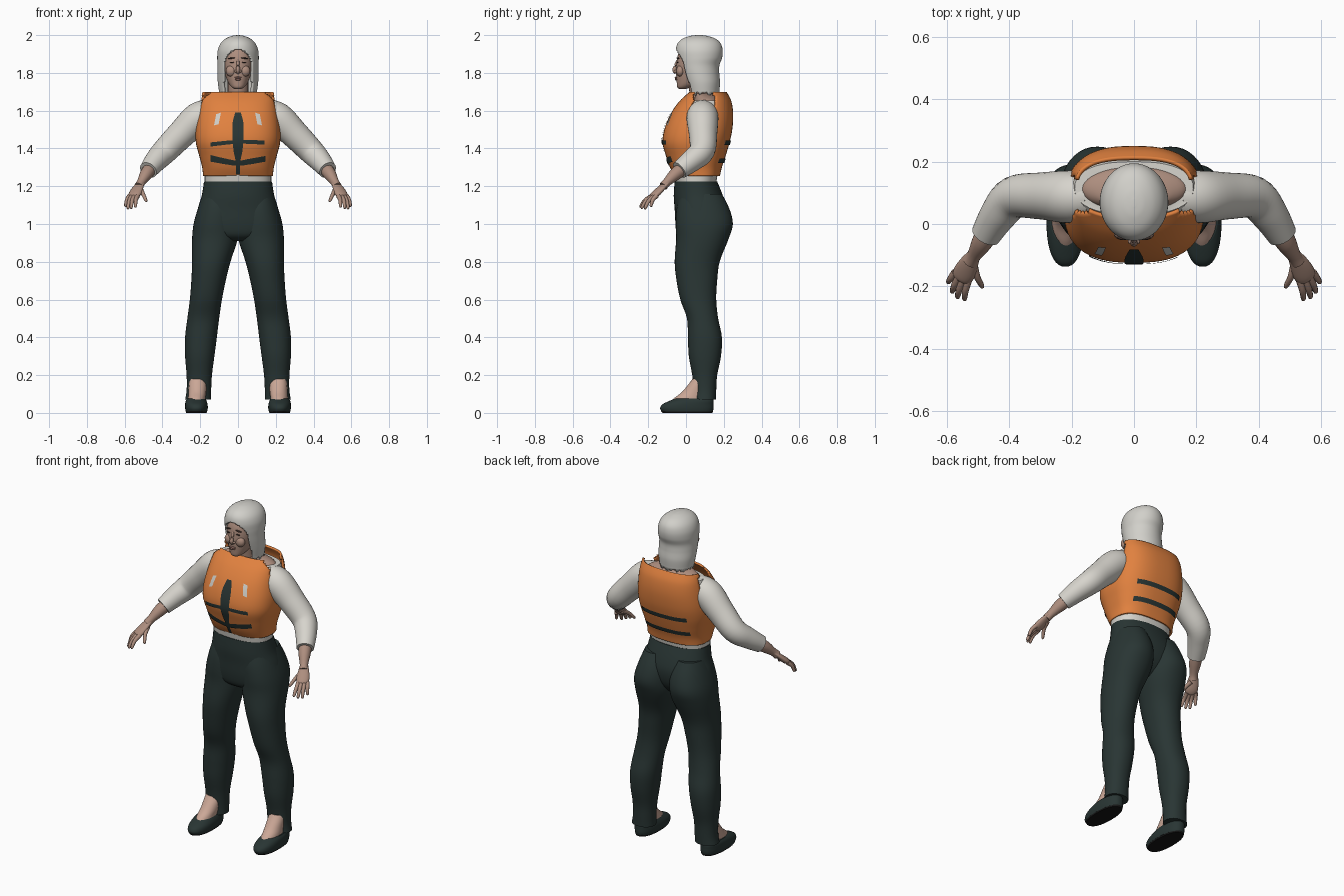
import bpy, bmesh, math, random
from mathutils import Vector, Matrix

random.seed(4)
if "Cube" in bpy.data.objects:
    bpy.data.objects.remove(bpy.data.objects["Cube"])


def material(name, r, g, b):
    m = bpy.data.materials.new(name)
    m.use_nodes = True
    m.diffuse_color = (r, g, b, 1)
    node = m.node_tree.nodes["Principled BSDF"]
    node.inputs["Base Color"].default_value = (r, g, b, 1)
    node.inputs["Roughness"].default_value = 0.8
    return m


ORANGE = material("vest orange", 0.75, 0.22, 0.05)
DARK = material("dark green cloth", 0.022, 0.036, 0.034)
WHITE = material("sweater white", 0.68, 0.66, 0.61)
HAIR = material("hair silver", 0.64, 0.63, 0.59)
SKIN = material("skin", 0.42, 0.27, 0.21)
FOOT = material("foot skin", 0.6, 0.39, 0.31)
BROWN = material("brow brown", 0.05, 0.03, 0.025)
LIP = material("lip rose", 0.33, 0.17, 0.14)
SOLE = material("sole black", 0.008, 0.008, 0.008)
PATCH = material("patch grey", 0.62, 0.61, 0.57)


def finish(name, bm, mat, recalc=True):
    if recalc:
        bmesh.ops.recalc_face_normals(bm, faces=bm.faces)
    mesh = bpy.data.meshes.new(name)
    bm.to_mesh(mesh)
    bm.free()
    mesh.materials.append(mat)
    ob = bpy.data.objects.new(name, mesh)
    bpy.context.collection.objects.link(ob)
    bpy.ops.object.select_all(action="DESELECT")
    ob.select_set(True)
    bpy.context.view_layer.objects.active = ob
    bpy.ops.object.shade_smooth_by_angle(angle=math.radians(50))
    return ob


def resample(rows, k):
    """Smooth curve through the rows, k steps between neighbours."""
    out = []
    for i in range(len(rows) - 1):
        p, a, b, q = rows[max(i - 1, 0)], rows[i], rows[i + 1], rows[min(i + 2, len(rows) - 1)]
        for j in range(k):
            t = j / k
            out.append(tuple(b1 + 0.5 * t * (c - a1 + t * (2 * a1 - 5 * b1 + 4 * c - d + t * (3 * (b1 - c) + d - a1)))
                             for a1, b1, c, d in zip(p, a, b, q)))
    return out + [tuple(rows[-1])]


def skin_rings(rings, caps):
    bm = bmesh.new()
    loops = [[bm.verts.new(p) for p in ring] for ring in rings]
    for a, b in zip(loops, loops[1:]):
        for i in range(len(a)):
            j = (i + 1) % len(a)
            bm.faces.new((a[i], a[j], b[j], b[i]))
    if caps:
        bm.faces.new(loops[0])
        bm.faces.new(loops[-1])
    return bm


def spow(v, e):
    return math.copysign(abs(v) ** e, v)


def loft(rows, n=2.0, seg=40, k=4, caps=True, s=1):
    """Stack of rounded sections: z, x min, x max, y front, y back."""
    rings = []
    for z, x0, x1, yf, yb in resample(rows, k):
        ring = []
        for i in range(seg):
            a = 2 * math.pi * i / seg
            ring.append((s * ((x0 + x1) / 2 + (x1 - x0) / 2 * spow(math.cos(a), 2 / n)),
                         (yf + yb) / 2 + (yb - yf) / 2 * spow(math.sin(a), 2 / n), z))
        rings.append(ring)
    return skin_rings(rings, caps)


def sym(rows):
    return [(z, -w, w, f, b) for z, w, f, b in rows]


def tube(pts, s=1, flat=1.0, seg=20, k=5):
    """Round limb along points x, y, z, radius."""
    path = resample(pts, k)
    rings = []
    for i, p in enumerate(path):
        d = Vector(path[min(i + 1, len(path) - 1)][:3]) - Vector(path[max(i - 1, 0)][:3])
        d.normalize()
        u = d.cross(Vector((0, 0, 1))).normalized() if abs(d.z) < 0.95 else Vector((1, 0, 0))
        v = d.cross(u)
        ring = []
        for j in range(seg):
            a = 2 * math.pi * j / seg
            q = Vector(p[:3]) + p[3] * (u * math.cos(a) + v * math.sin(a) * flat)
            ring.append((s * q.x, q.y, q.z))
        rings.append(ring)
    return skin_rings(rings, True)


def blob(name, centre, size, mat, tilt=0):
    bm = bmesh.new()
    m = Matrix.Translation(centre) @ Matrix.Rotation(tilt, 4, "Y") @ Matrix.Diagonal((*size, 1))
    bmesh.ops.create_uvsphere(bm, u_segments=16, v_segments=10, radius=1, matrix=m)
    return finish(name, bm, mat)


# Sweater body, bare shoulders and neck
finish("sweater_body", loft(sym([(1.19, .175, -.05, .155), (1.3, .18, -.07, .175), (1.43, .2, -.1, .21),
       (1.55, .195, -.06, .225), (1.62, .2, 0, .215), (1.655, .19, .03, .2)]), 2.4), WHITE)
finish("bare_shoulders", loft(sym([(1.6, .175, .03, .185), (1.65, .17, .04, .185), (1.675, .13, .045, .165),
       (1.69, .08, .04, .14)])), SKIN)
finish("neck", tube([(0, .085, 1.58, .065), (0, .075, 1.68, .055), (0, .06, 1.79, .055)]), SKIN)

# Vest shell with arm openings
VEST_N = 2.6
vest_rows = sym([(1.255, .185, -.06, .18), (1.3, .19, -.085, .19), (1.36, .205, -.106, .21), (1.43, .223, -.124, .23),
                 (1.5, .225, -.115, .245), (1.58, .215, -.083, .25), (1.65, .203, -.035, .24), (1.7, .19, .02, .215)])
bm = loft(vest_rows, VEST_N, 64, 6, False)


def in_armhole(f):
    c = f.calc_center_median()
    return abs(c.x) > .15 and .035 < c.y < .15 and c.z > 1.5


bmesh.ops.recalc_face_normals(bm, faces=bm.faces)
bmesh.ops.delete(bm, geom=[f for f in bm.faces if in_armhole(f)], context="FACES")
vest = finish("vest", bm, ORANGE, False)
mod = vest.modifiers.new("thickness", "SOLIDIFY")
mod.thickness, mod.offset = .012, -1
vest_fine = resample(vest_rows, 6)


def vest_y(x, z, back):
    for a, b in zip(vest_fine, vest_fine[1:]):
        if z <= b[0]:
            break
    t = min(max((z - a[0]) / (b[0] - a[0]), 0), 1)
    _, _, w, f, r = [p + (q - p) * t for p, q in zip(a, b)]
    h = (r - f) / 2 * (1 - min(abs(x / w), 1) ** VEST_N) ** (1 / VEST_N)
    return (f + r) / 2 + (h + .005 if back else -h - .005)


def plate(name, rows, mat, back=False):
    """Thin cloth laid on the vest; each row joins two points x, z."""
    bm = bmesh.new()
    grid = []
    for xa, za, xb, zb in resample(rows, 6):
        pts = [(xa + (xb - xa) * t / 6, za + (zb - za) * t / 6) for t in range(7)]
        grid.append([bm.verts.new((x, vest_y(x, z, back), z)) for x, z in pts])
    for a, b in zip(grid, grid[1:]):
        for i in range(6):
            bm.faces.new((a[i], a[i + 1], b[i + 1], b[i]))
    bm.normal_update()
    if (sum(f.normal.y for f in bm.faces) > 0) != back:
        bmesh.ops.reverse_faces(bm, faces=bm.faces)
    finish(name, bm, mat, False)


# Straps, zip panel and patches
plate("zip_panel", [(-.015, 1.59, .015, 1.59), (-.03, 1.52, .03, 1.52), (-.025, 1.4, .025, 1.4),
                    (-.012, 1.33, .012, 1.33), (-.01, 1.262, .01, 1.262)], DARK)
plate("front_upper_strap", [(-.145, 1.41, -.145, 1.432), (0, 1.425, 0, 1.445), (.14, 1.42, .14, 1.442)], DARK)
plate("front_lower_strap", [(-.145, 1.33, -.145, 1.365), (-.06, 1.315, -.06, 1.345), (0, 1.308, 0, 1.335),
                            (.06, 1.315, .06, 1.345), (.145, 1.33, .145, 1.36)], DARK)
for label, z in (("upper", 1.43), ("lower", 1.335)):
    plate(f"back_{label}_strap", [(x, z - .013, x, z + .013) for x in (-.15, 0, .15)], DARK, True)

# Trouser hips
finish("trouser_hips", loft(sym([(1.225, .18, -.06, .165), (1.15, .192, -.065, .195), (1.08, .213, -.06, .21),
       (1.0, .225, -.055, .195), (.94, .18, -.04, .15), (.91, .06, 0, .1)]), 2.2), DARK)

for side, s in (("left", 1), ("right", -1)):
    # Leg, foot and shoe
    finish(f"{side}_trouser_leg", loft([(1.16, .03, .185, -.03, .19), (1.08, .005, .213, -.05, .23),
           (1.0, 0, .235, -.055, .248), (.92, .002, .243, -.052, .225), (.8, .04, .243, -.06, .178),
           (.7, .065, .247, -.05, .165), (.6, .085, .255, -.03, .16), (.5, .1, .268, .005, .17),
           (.4, .112, .28, .01, .19), (.3, .125, .28, .015, .185), (.2, .138, .272, .033, .165),
           (.12, .142, .272, .04, .16), (.07, .142, .28, .04, .158)], 2.15, s=s), DARK)
    finish(f"{side}_foot", loft([(.05, .172, .265, -.09, .11), (.08, .172, .264, -.06, .11),
           (.11, .168, .262, -.022, .11), (.15, .168, .26, .012, .11), (.18, .175, .255, .034, .11)], s=s), FOOT)
    finish(f"{side}_shoe", loft([(.008, .163, .277, -.13, .142), (.025, .16, .28, -.137, .146),
           (.045, .161, .28, -.125, .146), (.062, .166, .277, -.092, .146), (.075, .172, .27, -.06, .143)],
           2.3, s=s), DARK)
    finish(f"{side}_sole", loft([(0, .166, .274, -.125, .14), (.01, .163, .277, -.132, .143)], 2.3, s=s), SOLE)

    # Sleeve, forearm and hand
    finish(f"{side}_sleeve", tube([(.14, .09, 1.585, .075), (.21, .087, 1.56, .084), (.3, .09, 1.475, .075),
           (.385, .085, 1.388, .068), (.435, .03, 1.335, .059), (.475, -.035, 1.285, .048)], s, seg=32), WHITE)
    finish(f"{side}_forearm", tube([(.455, 0, 1.305, .036), (.485, -.055, 1.265, .034),
           (.512, -.1, 1.222, .023), (.525, -.12, 1.2, .024)], s), SKIN)
    finish(f"{side}_palm", tube([(.51, -.095, 1.225, .02), (.528, -.125, 1.195, .03), (.543, -.155, 1.165, .036),
           (.553, -.175, 1.148, .03), (.557, -.182, 1.142, .012)], s, .5), SKIN)
    digits = {"index": ((.532, -.18, 1.148), (.544, -.245, 1.09)), "middle": ((.549, -.18, 1.145), (.567, -.238, 1.083)),
              "ring": ((.563, -.17, 1.145), (.584, -.22, 1.08)), "little": ((.573, -.155, 1.15), (.597, -.188, 1.092)),
              "thumb": ((.515, -.125, 1.185), (.485, -.205, 1.12))}
    for digit, (root, tip) in digits.items():
        a, b = Vector(root), Vector(tip)
        mid = (a + b) / 2 + Vector((.003, -.004, .007))
        finish(f"{side}_{digit}_finger", tube([(*a, .013), (*mid, .0105), (*a.lerp(b, .92), .008), (*b, .002)],
               s, seg=10, k=3), SKIN)

    # Face details and vest patch
    blob(f"{side}_brow", (s * .034, -.043, 1.878), (.02, .008, .0035), BROWN, s * .12)
    blob(f"{side}_eye", (s * .032, -.045, 1.856), (.013, .006, .003), BROWN)
    blob(f"{side}_cheek", (s * .035, -.03, 1.81), (.03, .022, .03), SKIN)
    blob(f"{side}_nostril_wing", (s * .011, -.055, 1.808), (.008, .01, .007), SKIN)
    plate(f"{side}_chest_patch", [(s * .09, 1.59, s * .115, 1.582), (s * .103, 1.528, s * .127, 1.522)], PATCH)

# Head, nose and mouth
finish("head", loft(sym([(1.715, .018, -.036, .0), (1.725, .034, -.046, .03), (1.75, .053, -.049, .09),
       (1.8, .071, -.052, .14), (1.85, .08, -.05, .155), (1.9, .08, -.041, .165), (1.95, .062, -.012, .15),
       (1.975, .03, .02, .11)]), 2.15), SKIN)
finish("nose", tube([(0, -.045, 1.865, .007), (0, -.055, 1.84, .008), (0, -.061, 1.815, .0115),
                     (0, -.053, 1.798, .008)], seg=14), SKIN)
blob("upper_lip", (0, -.053, 1.775), (.02, .007, .005), LIP)
blob("lower_lip", (0, -.052, 1.766), (.017, .007, .006), LIP)

# Bobbed hair with a face opening and a ragged hem
bm = loft(sym([(1.7, .1, .0, .176), (1.75, .107, -.015, .18), (1.8, .108, -.032, .176), (1.84, .108, -.043, .177),
               (1.88, .11, -.051, .191), (1.92, .107, -.054, .194), (1.955, .093, -.045, .184),
               (1.98, .068, -.02, .158), (1.995, .035, .02, .115), (2.0, .006, .055, .08)]), 2, 96, 8)
bmesh.ops.recalc_face_normals(bm, faces=bm.faces)


def in_face_opening(f):
    c = f.calc_center_median()
    low = c.z < 1.701 and abs(f.normal.z) > .9
    up = max(c.z - 1.83, 0) / .095
    return low or (c.y < .03 and up < 1 and abs(c.x) < .078 * math.sqrt(1 - up * up))


bmesh.ops.delete(bm, geom=[f for f in bm.faces if in_face_opening(f)], context="FACES")
for v in bm.verts:
    if v.co.z < 1.7005:
        v.co.z -= random.uniform(0, .022)
hair = finish("hair", bm, HAIR, False)
mod = hair.modifiers.new("thickness", "SOLIDIFY")
mod.thickness, mod.offset = .014, -1
